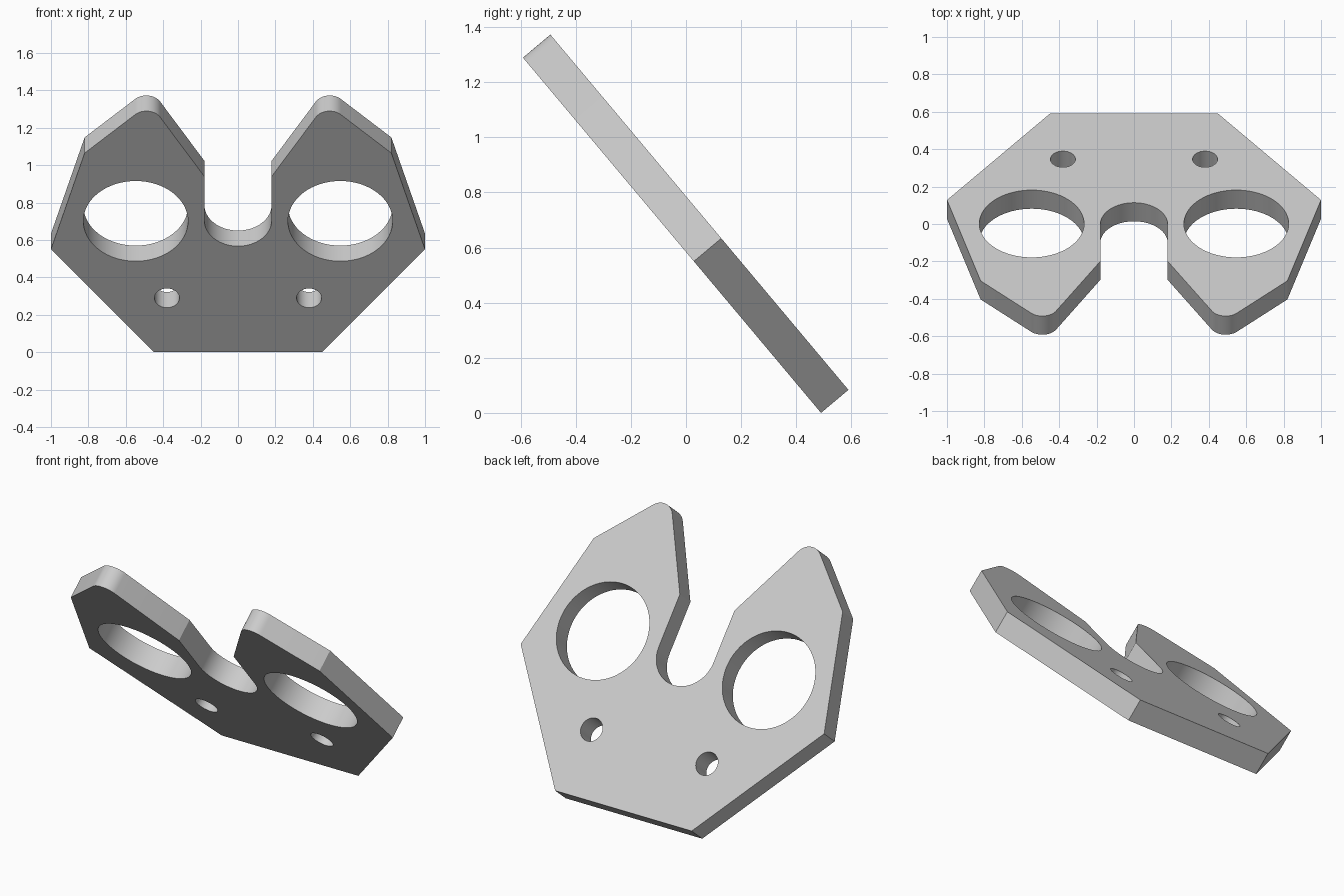
import bpy, bmesh
from math import sin, cos, pi, radians

cube = bpy.data.objects.get("Cube")
if cube:
    bpy.data.objects.remove(cube, do_unlink=True)

TILT = radians(50)
THICK = 0.13

grey = bpy.data.materials.new("light_grey")
grey.use_nodes = True
colour = (0.6, 0.6, 0.6, 1)
grey.diffuse_color = colour
grey.node_tree.nodes["Principled BSDF"].inputs["Base Color"].default_value = colour


def arc(cx, cy, r, start, end, steps):
    """Points on an arc, angles in degrees."""
    angles = [radians(start + (end - start) * i / steps) for i in range(steps + 1)]
    return [(cx + r * cos(a), cy + r * sin(a)) for a in angles]


# Half outline: lower edge, outer corners, rounded tip, slot mouth
half = [(0.45, 0), (1, 0.718), (0.82, 1.39)]
half += arc(0.49, 1.598, 0.085, 45, 150, 14)
half += [(0.18, 1.227)]
slot = arc(0, 0.92, 0.18, 0, -180, 32)
outline = half + slot + [(-x, y) for x, y in reversed(half)]

# Lens holes and small bolt holes, mirrored
loops = [outline]
for side in (-1, 1):
    loops.append(arc(side * 0.547, 0.915, 0.28, 0, 360, 64)[:-1])
    loops.append(arc(side * 0.38, 0.378, 0.067, 0, 360, 32)[:-1])

# Filled flat profile given thickness
curve = bpy.data.curves.new("plate_profile", "CURVE")
curve.dimensions = "2D"
curve.fill_mode = "BOTH"
curve.extrude = THICK / 2
for points in loops:
    spline = curve.splines.new("POLY")
    spline.points.add(len(points) - 1)
    for p, (x, y) in zip(spline.points, points):
        p.co = (x, y, 0, 1)
    spline.use_cyclic_u = True

plate = bpy.data.objects.new("slotted_plate", curve)
bpy.context.collection.objects.link(plate)
bpy.ops.object.select_all(action="DESELECT")
plate.select_set(True)
bpy.context.view_layer.objects.active = plate
bpy.ops.object.convert(target="MESH")
plate = bpy.context.object
plate.name = "slotted_plate"

# Weld the faces to the rim and clean up
bm = bmesh.new()
bm.from_mesh(plate.data)
bmesh.ops.remove_doubles(bm, verts=bm.verts, dist=0.0005)
bmesh.ops.recalc_face_normals(bm, faces=bm.faces)
bm.to_mesh(plate.data)
bm.free()
plate.data.materials.clear()
plate.data.materials.append(grey)

# Lean the plate forward, lower edge at the back
plate.rotation_euler = (pi - TILT, 0, 0)
plate.location = (0, 0.49 + sin(TILT) * THICK / 2, cos(TILT) * THICK / 2)
bpy.ops.object.shade_smooth_by_angle(angle=radians(25))
